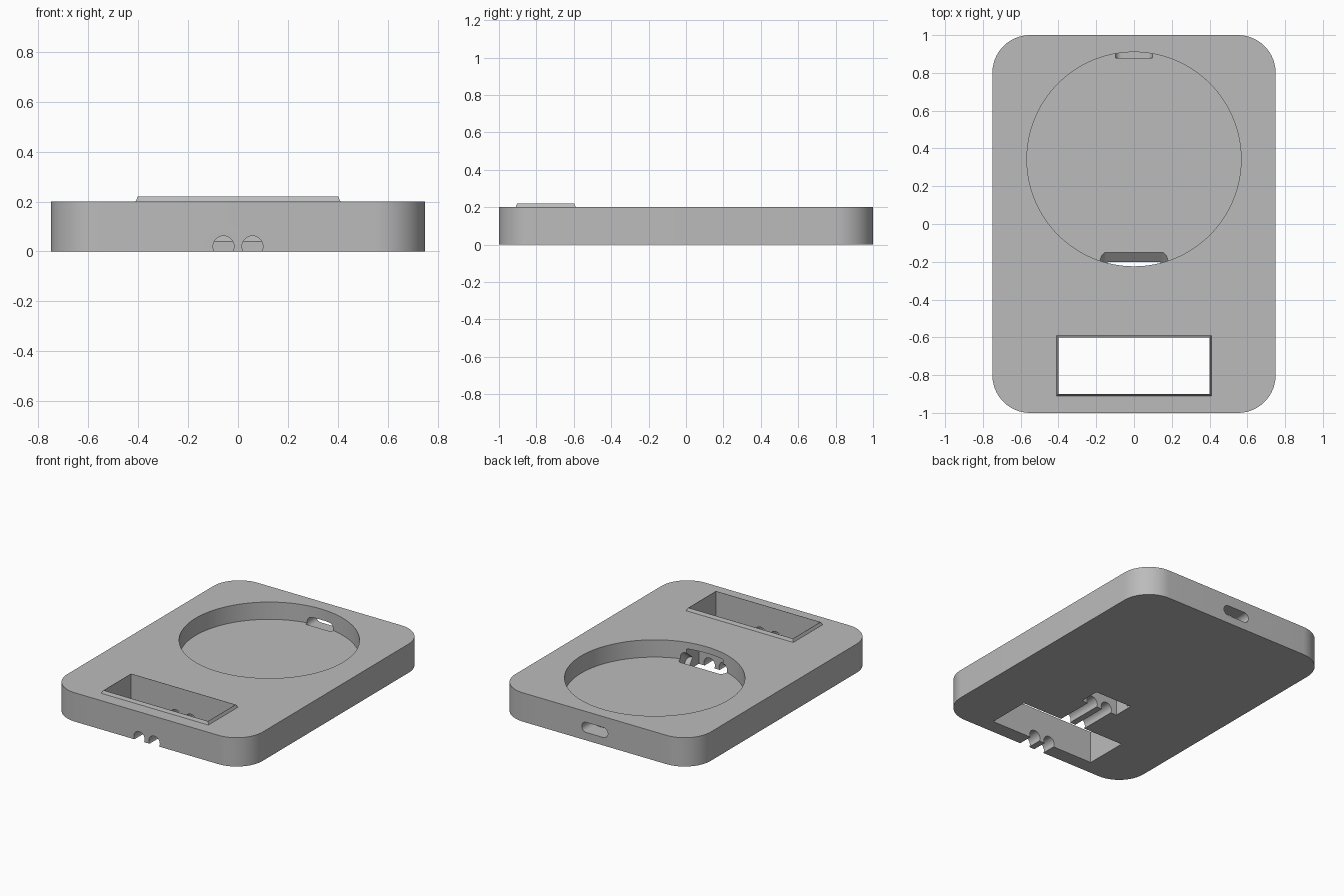
import bpy, bmesh
from math import cos, sin, pi, radians
from mathutils import Matrix

if "Cube" in bpy.data.objects:
    bpy.data.objects.remove(bpy.data.objects["Cube"])

grey = bpy.data.materials.new("plain_grey")
grey.use_nodes = True
grey.diffuse_color = (0.5, 0.5, 0.5, 1)
grey.node_tree.nodes["Principled BSDF"].inputs["Base Color"].default_value = (0.5, 0.5, 0.5, 1)


def rounded(hx, hy, r, steps=16):
    """Rounded rectangle outline from half sizes and corner radius."""
    if r == 0:
        return [(hx, hy), (-hx, hy), (-hx, -hy), (hx, -hy)]
    pts = []
    for q, (sx, sy) in enumerate([(1, 1), (-1, 1), (-1, -1), (1, -1)]):
        for i in range(steps + 1):
            a = (q + i / steps) * pi / 2
            p = (sx * (hx - r) + r * cos(a), sy * (hy - r) + r * sin(a))
            if not pts or abs(p[0] - pts[-1][0]) + abs(p[1] - pts[-1][1]) > 1e-5:
                pts.append(p)
    if abs(pts[0][0] - pts[-1][0]) + abs(pts[0][1] - pts[-1][1]) < 1e-5:
        pts.pop()
    return pts


def circle(r, n):
    return [(r * cos(2 * pi * i / n), r * sin(2 * pi * i / n)) for i in range(n)]


def prism(name, pts, z0, z1, centre=(0, 0, 0), tilt=0, top=None):
    """Extrude an outline along local z, tilted about x, with an optional other top outline."""
    bm = bmesh.new()
    low = [bm.verts.new((x, y, z0)) for x, y in pts]
    high = [bm.verts.new((x, y, z1)) for x, y in (top or pts)]
    bm.faces.new(low[::-1])
    bm.faces.new(high)
    n = len(pts)
    for i in range(n):
        j = (i + 1) % n
        bm.faces.new((low[i], low[j], high[j], high[i]))
    bm.transform(Matrix.Translation(centre) @ Matrix.Rotation(radians(tilt), 4, "X"))
    bmesh.ops.recalc_face_normals(bm, faces=bm.faces)
    mesh = bpy.data.meshes.new(name)
    bm.to_mesh(mesh)
    bm.free()
    mesh.materials.append(grey)
    ob = bpy.data.objects.new(name, mesh)
    bpy.context.collection.objects.link(ob)
    return ob


def combine(target, other, operation):
    """Apply a boolean and discard the helper."""
    mod = target.modifiers.new(other.name, "BOOLEAN")
    mod.operation, mod.solver, mod.object = operation, "EXACT", other
    other.hide_render = True
    bpy.context.view_layer.objects.active = target
    bpy.ops.object.modifier_apply(modifier=mod.name)
    bpy.data.objects.remove(other)


# Base plate with the bevelled lip around the window
base = prism("base_plate", rounded(0.75, 1, 0.2), 0, 0.2)
lip = prism("window_lip", rounded(0.42, 0.17, 0), 0.18, 0.22, (0, -0.75, 0),
            top=rounded(0.402, 0.152, 0))
combine(base, lip, "UNION")

# Pocket, window, cable well, sloped cable entry and rear slot
cutters = [
    prism("round_pocket", circle(0.567, 128), 0.08, 0.4, (0, 0.343, 0)),
    prism("window", rounded(0.4, 0.15, 0), -0.1, 0.4, (0, -0.75, 0)),
    prism("cable_well", rounded(0.14, 0.07, 0), -0.1, 0.155, (0, -0.27, 0)),
    prism("cable_entry", rounded(0.18, 0.035, 0.035), -0.2, 0.07, (0, -0.197, 0.087), 128.7),
    prism("rear_slot", rounded(0.1, 0.035, 0.035), -1.1, -0.88, (0, 0, 0.09), 90),
]
# Twin cable channels along the underside
for side in (-1, 1):
    cutters.append(prism("cable_channel", circle(0.042, 32), 0.3, 1.1,
                         (side * 0.058, 0, 0.02), 90))
for cutter in cutters:
    combine(base, cutter, "DIFFERENCE")

# Smooth curves, sharp edges
bpy.ops.object.select_all(action="DESELECT")
base.select_set(True)
bpy.context.view_layer.objects.active = base
bpy.ops.object.shade_smooth_by_angle(angle=radians(25))
